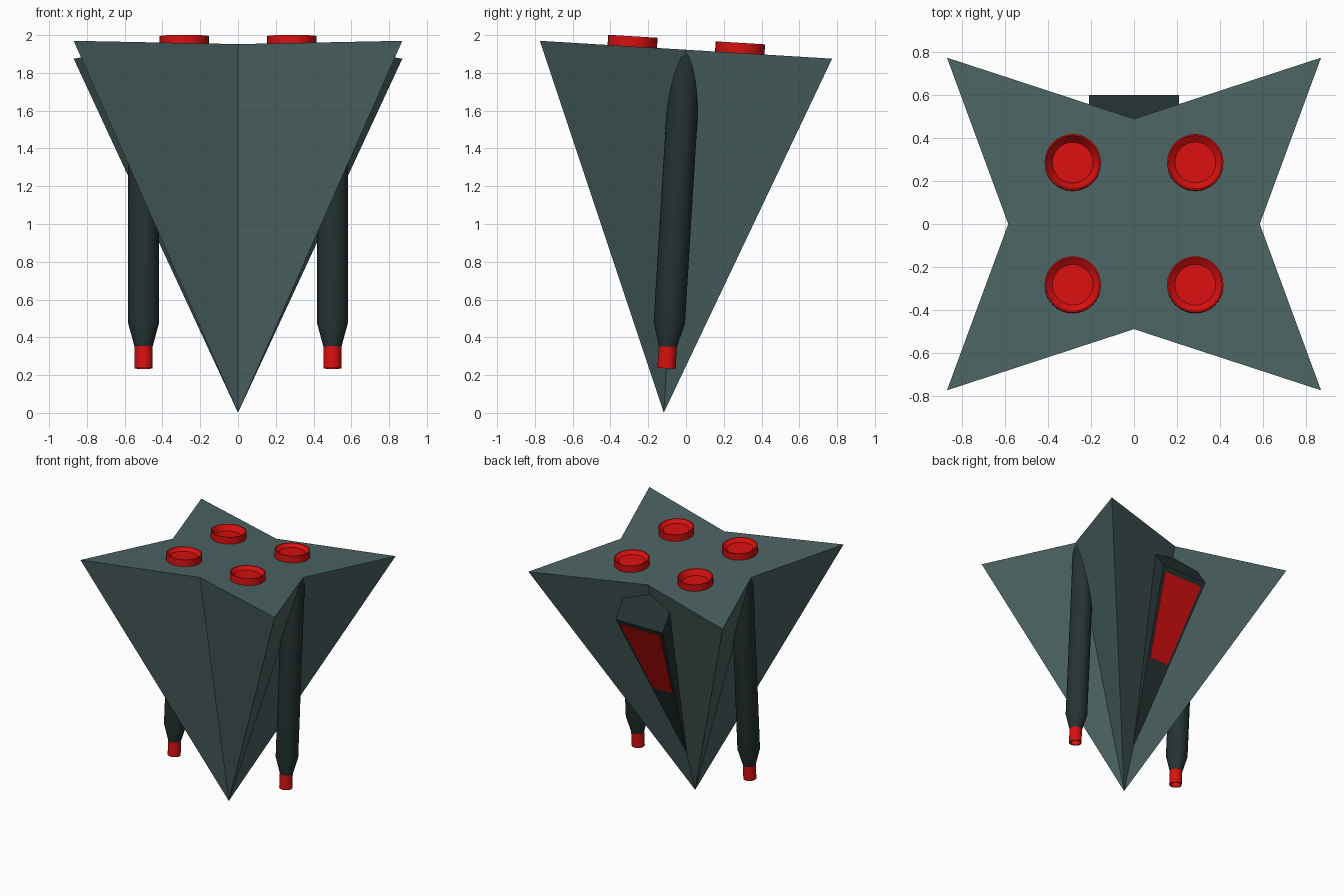
import bpy, bmesh, math
from mathutils import Matrix, Vector

old = bpy.data.objects.get("Cube")
if old:
    bpy.data.objects.remove(old, do_unlink=True)


def material(name, rgb):
    m = bpy.data.materials.new(name)
    m.use_nodes = True
    m.diffuse_color = (*rgb, 1)
    m.node_tree.nodes["Principled BSDF"].inputs["Base Color"].default_value = (*rgb, 1)
    return m


HULL = material("slate_green", (0.072, 0.126, 0.124))
DARK = material("dark_slate", (0.019, 0.033, 0.033))
RED = material("signal_red", (0.68, 0.005, 0.005))

# The hull leans slightly; its local origin is the centre of the top deck
TILT = Matrix.Translation((0, 0, 1.9225)) @ Matrix.Rotation(math.radians(-3.5), 4, "X")
DEPTH = 1.925


def finish(name, bm, mat, matrix=Matrix(), smooth=False):
    bmesh.ops.recalc_face_normals(bm, faces=bm.faces)
    mesh = bpy.data.meshes.new(name)
    bm.to_mesh(mesh)
    bm.free()
    mesh.materials.append(mat)
    ob = bpy.data.objects.new(name, mesh)
    bpy.context.collection.objects.link(ob)
    ob.matrix_world = matrix
    if smooth:
        bpy.ops.object.select_all(action="DESELECT")
        ob.select_set(True)
        bpy.context.view_layer.objects.active = ob
        bpy.ops.object.shade_smooth_by_angle(angle=math.radians(30))
    return ob


def pyramid(name, base, tip, mat, matrix=Matrix()):
    bm = bmesh.new()
    ring = [bm.verts.new(p) for p in base]
    apex = bm.verts.new(tip)
    bm.faces.new(ring)
    for i, v in enumerate(ring):
        bm.faces.new((v, ring[i - 1], apex))
    return finish(name, bm, mat, matrix)


def lathe(name, profile, mat, x, y, sides=32):
    """Closed solid of revolution; profile holds (radius, height) pairs."""
    bm = bmesh.new()
    rings = []
    for r, z in profile:
        rings.append([bm.verts.new((r * math.cos(a), r * math.sin(a), z))
                      for a in (math.tau * i / sides for i in range(sides))])
    for lo, hi in zip(rings, rings[1:]):
        for i in range(sides):
            bm.faces.new((lo[i - 1], lo[i], hi[i], hi[i - 1]))
    bm.faces.new(rings[0])
    bm.faces.new(rings[-1])
    return finish(name, bm, mat, TILT @ Matrix.Translation((x, y, 0)), True)


# Star-shaped hull tapering to a point
star = [(0.87, 0.775, 0), (0, 0.49, 0), (-0.87, 0.775, 0), (-0.585, 0, 0),
        (-0.87, -0.775, 0), (0, -0.49, 0), (0.87, -0.775, 0), (0.585, 0, 0)]
pyramid("hull", star, (0, 0, -DEPTH), HULL, TILT)

# Four dished thrusters on the deck, one of them deeper
for side, x in (("left", 0.285), ("right", -0.285)):
    for end, y in (("front", -0.285), ("back", 0.285)):
        floor = 0.012 if (side, end) == ("right", "back") else 0.03
        lathe(f"thruster_{end}_{side}",
              [(0.131, -0.01), (0.131, 0.054), (0.124, 0.054), (0.095, floor)],
              RED, x, y)

# Side cannons sunk into the hull notches, with hollow muzzles
for side, x in (("left", 0.5), ("right", -0.5)):
    lathe(f"cannon_{side}",
          [(0.048, -1.575), (0.083, -1.445), (0.083, -0.015)], DARK, x, 0)
    lathe(f"muzzle_{side}",
          [(0.048, -1.57), (0.048, -1.69), (0.038, -1.69), (0.034, -1.65)], RED, x, 0)

# Wedge-shaped rear housing
TOP, TIP = Vector((0, 0.60, 1.60)), Vector((0, -0.012, 0.33))
HALF = 0.21
pyramid("rear_housing",
        [(HALF, TOP.y, TOP.z), (-HALF, TOP.y, TOP.z),
         (-HALF, 0.42, 1.865), (HALF, 0.42, 1.865)], TIP, DARK)

# Red panel on the sloping rear face of the housing
bm = bmesh.new()
slope = (TOP - TIP).normalized()
out = Vector((0, slope.z, -slope.y))
corners = []
for t, w in ((0.03, 0.177), (0.5, 0.087)):
    p = TOP.lerp(TIP, t)
    corners.append((p + Vector((w, 0, 0)), p - Vector((w, 0, 0))))
quad = [corners[0][0], corners[0][1], corners[1][1], corners[1][0]]
face = bm.faces.new([bm.verts.new(p - out * 0.002) for p in quad])
extruded = bmesh.ops.extrude_face_region(bm, geom=[face])["geom"]
bmesh.ops.translate(bm, vec=out * 0.006,
                    verts=[g for g in extruded if isinstance(g, bmesh.types.BMVert)])
finish("rear_panel", bm, RED)
